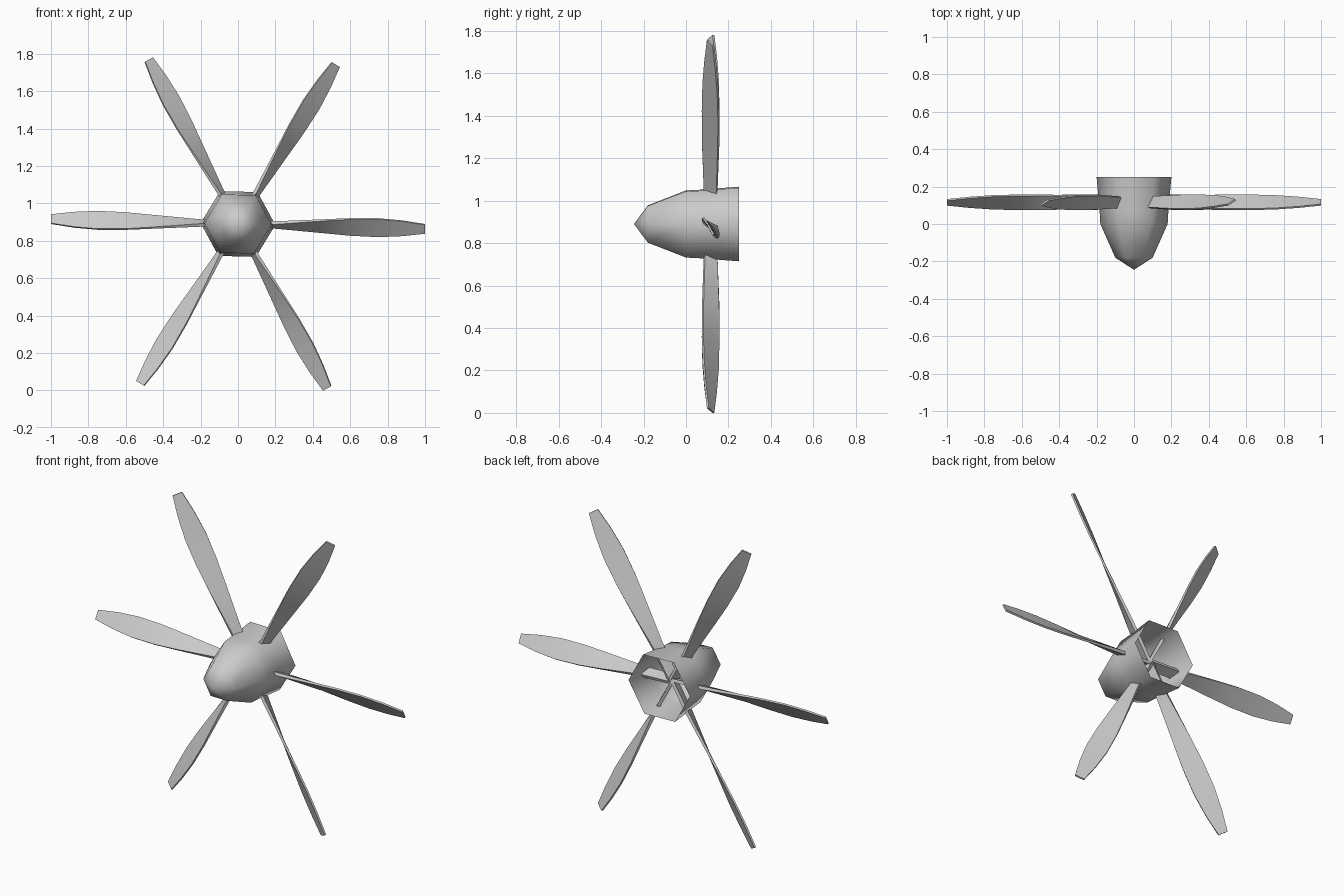
import bpy, bmesh
from math import sin, cos, pi, radians
from mathutils import Matrix, Vector

if "Cube" in bpy.data.objects:
    bpy.data.objects.remove(bpy.data.objects["Cube"])

CENTRE = Vector((0, 0, 0.89))
TURN = radians(-1.5)      # slight rotation of the whole propeller
BLADES = 6
BLADE_Y = 0.116


def make_object(name, bm):
    bmesh.ops.recalc_face_normals(bm, faces=bm.faces)
    mesh = bpy.data.meshes.new(name)
    bm.to_mesh(mesh)
    bm.free()
    ob = bpy.data.objects.new(name, mesh)
    ob.location = CENTRE
    bpy.context.collection.objects.link(ob)
    return ob


def smooth(ob, angle):
    bpy.ops.object.select_all(action='DESELECT')
    ob.select_set(True)
    bpy.context.view_layer.objects.active = ob
    bpy.ops.object.shade_smooth_by_angle(angle=radians(angle))


def bridge(bm, a, b):
    n = len(a)
    for i in range(n):
        bm.faces.new((a[i], a[(i + 1) % n], b[(i + 1) % n], b[i]))


# Spinner: six-sided shell, pointed at the front and open at the back
bm = bmesh.new()
rings = []
for y, r in [(-0.18, 0.10), (0, 0.18), (0.07, 0.184), (0.25, 0.20)]:
    rings.append([bm.verts.new((r * cos(TURN + i * pi / 3), y, r * sin(TURN + i * pi / 3)))
                  for i in range(6)])
for a, b in zip(rings, rings[1:]):
    bridge(bm, a, b)
tip = bm.verts.new((0, -0.245, 0))
for i in range(6):
    bm.faces.new((tip, rings[0][i], rings[0][(i + 1) % 6]))
smooth(make_object("spinner", bm), 65)

# Blades: twisted, tapered planks meeting on the axis
# radius, half chord, pitch in degrees, half thickness
STATIONS = [(0.0, 0.030, 72, 0.009), (0.2, 0.032, 69, 0.009), (0.45, 0.049, 49, 0.006),
            (0.60, 0.058, 41, 0.005), (0.75, 0.059, 36, 0.005), (0.88, 0.047, 33, 0.005),
            (1.0, 0.027, 29, 0.005)]
for k in range(BLADES):
    bm = bmesh.new()
    rings = []
    for r, c, pitch, h in STATIONS:
        a = radians(pitch)
        chord = Vector((0, -sin(a), cos(a))) * c
        thick = Vector((0, cos(a), sin(a))) * h
        mid = Vector((r, BLADE_Y, 0))
        rings.append([bm.verts.new(mid + s * chord + t * thick)
                      for s, t in ((1, 1), (1, -1), (-1, -1), (-1, 1))])
    for a, b in zip(rings, rings[1:]):
        bridge(bm, a, b)
    bm.faces.new(rings[0])
    bm.faces.new(rings[-1])
    bm.transform(Matrix.Rotation(-(TURN + k * 2 * pi / BLADES), 4, 'Y'))
    smooth(make_object(f"blade_{k + 1}", bm), 40)
